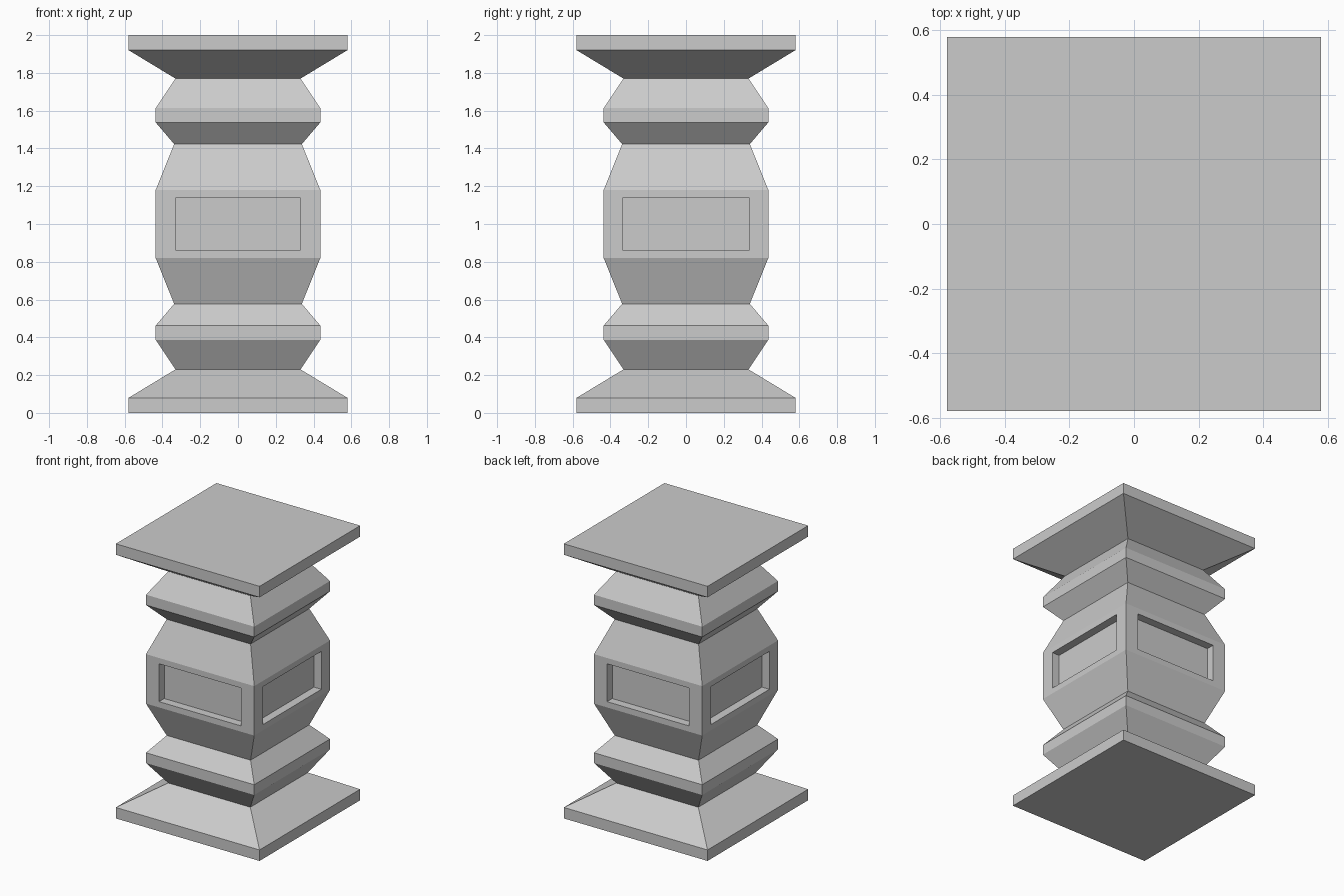
import bpy, bmesh
from mathutils import Vector

if "Cube" in bpy.data.objects:
    bpy.data.objects.remove(bpy.data.objects["Cube"])

# Lower half of the square profile: (half width, height); the upper half mirrors it
HALF = [(0.579, 0.0), (0.579, 0.08), (0.331, 0.23), (0.436, 0.387),
        (0.436, 0.462), (0.338, 0.577), (0.436, 0.82)]
PROFILE = HALF + [(w, 2 - z) for w, z in reversed(HALF)]
PANEL_Z = 0.138          # half height of the recessed panels
PANEL_DEPTH = 0.06

bm = bmesh.new()

# Stack of square rings joined into a solid pillar
rings = [[bm.verts.new((sx * w, sy * w, z))
          for sx, sy in ((-1, -1), (1, -1), (1, 1), (-1, 1))]
         for w, z in PROFILE]
sides = []
for low, high in zip(rings, rings[1:]):
    for i in range(4):
        j = (i + 1) % 4
        sides.append(bm.faces.new((low[i], low[j], high[j], high[i])))
bm.faces.new(rings[0][::-1])
bm.faces.new(rings[-1])
bm.normal_update()

# Recessed rectangular panel on each face of the middle block
middle = sides[(len(HALF) - 1) * 4:len(HALF) * 4]
bmesh.ops.inset_individual(bm, faces=middle, thickness=0.02)
for face in middle:
    normal = face.normal.copy()
    axis = 0 if abs(normal.y) > 0.5 else 1
    half_width = 0.331 if axis == 0 else 0.337
    for v in face.verts:
        v.co[axis] = half_width if v.co[axis] > 0 else -half_width
        v.co.z = 1 + (PANEL_Z if v.co.z > 1 else -PANEL_Z)
    inner = bmesh.ops.extrude_discrete_faces(bm, faces=[face])["faces"][0]
    bmesh.ops.translate(bm, verts=inner.verts[:], vec=normal * -PANEL_DEPTH)

bmesh.ops.recalc_face_normals(bm, faces=bm.faces[:])
mesh = bpy.data.meshes.new("pillar")
bm.to_mesh(mesh)
bm.free()
bpy.context.collection.objects.link(bpy.data.objects.new("pillar", mesh))
